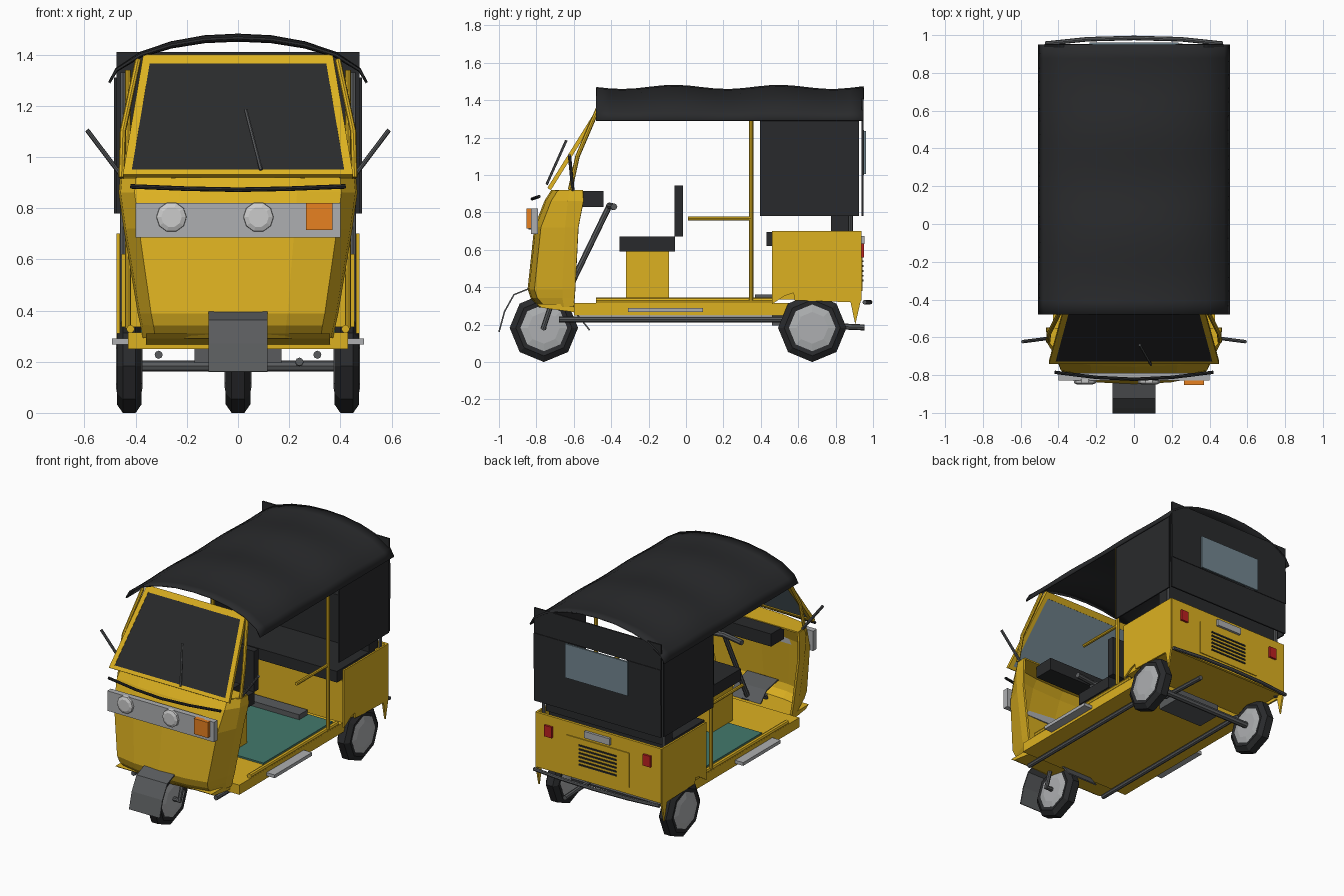
import bpy, bmesh, math
from mathutils import Vector

if "Cube" in bpy.data.objects:
    bpy.data.objects.remove(bpy.data.objects["Cube"])


def mat(name, *c):
    m = bpy.data.materials.new(name)
    m.diffuse_color = (*c, 1)
    m.use_nodes = True
    m.node_tree.nodes["Principled BSDF"].inputs["Base Color"].default_value = m.diffuse_color
    return m


YELLOW = mat("yellow_paint", .72, .44, .015)
BLACK = mat("black_vinyl", .022, .023, .025)
DARK = mat("dark_steel", .1, .105, .11)
SILVER = mat("silver", .42, .43, .44)
GLASS = mat("glass", .17, .24, .28)
GREEN = mat("floor_mat", .055, .19, .15)
ORANGE = mat("amber", .8, .22, .015)
RED = mat("red_lens", .5, .015, .015)
LENS = mat("lamp_lens", .62, .64, .62)


def make(name, verts, faces, m, thick=0):
    me = bpy.data.meshes.new(name)
    me.from_pydata([tuple(v) for v in verts], [], faces)
    bm = bmesh.new()
    bm.from_mesh(me)
    bmesh.ops.recalc_face_normals(bm, faces=bm.faces)
    bm.to_mesh(me)
    bm.free()
    ob = bpy.data.objects.new(name, me)
    bpy.context.collection.objects.link(ob)
    me.materials.append(m)
    if thick:
        s = ob.modifiers.new("thickness", 'SOLIDIFY')
        s.thickness, s.offset = thick, 0
    return ob


def loft(name, rings, m, thick=0, closed=False, caps=False):
    n = len(rings[0])
    faces = [(i * n + j, i * n + (j + 1) % n, (i + 1) * n + (j + 1) % n, (i + 1) * n + j)
             for i in range(len(rings) - 1) for j in range(n if closed else n - 1)]
    if caps:
        faces += [tuple(range(n)), tuple(range((len(rings) - 1) * n, len(rings) * n))]
    return make(name, [v for r in rings for v in r], faces, m, thick)


def box(name, x0, x1, y0, y1, z0, z1, m):
    rings = [[(x0, y0, z), (x1, y0, z), (x1, y1, z), (x0, y1, z)] for z in (z0, z1)]
    return loft(name, rings, m, closed=True, caps=True)


def side_profile(name, yz, x0, x1, m):
    return loft(name, [[(x, y, z) for y, z in yz] for x in (x0, x1)], m, closed=True, caps=True)


def tube(name, pts, r, m, n=8):
    pts = [Vector(p) for p in pts]
    rings = []
    for i, p in enumerate(pts):
        d = (pts[min(i + 1, len(pts) - 1)] - pts[max(i - 1, 0)]).normalized()
        u = d.orthogonal().normalized()
        if abs(d.x) > .5:
            u = (Vector((0, 0, 1)) - d * d.z).normalized()
        w = d.cross(u)
        rings.append([p + r * (u * math.cos(k * math.tau / n) + w * math.sin(k * math.tau / n)) for k in range(n)])
    return loft(name, rings, m, closed=True, caps=True)


def lathe_x(name, profile, cx, cy, cz, m, n=8, caps=False):
    rings = [[(cx + x, cy + r * math.sin(k * math.tau / n), cz + r * -math.cos(k * math.tau / n))
              for k in range(n)] for x, r in profile]
    return loft(name, rings, m, closed=True, caps=caps)


def wheel(name, x, y):
    tyre = [(-.042, .115), (-.048, .15), (-.025, .183), (.025, .183), (.048, .15), (.042, .115)]
    lathe_x(name + "_tyre", tyre, x, y, .183, BLACK)
    lathe_x(name + "_hub", [(-.052, .085), (-.044, .125), (.044, .125), (.052, .085)], x, y, .183, SILVER, 8, True)


# wheels, axle, fork and front mudguard
wheel("front_wheel", 0, -.76)
wheel("rear_wheel_left", -.425, .675)
wheel("rear_wheel_right", .425, .675)
tube("rear_axle", [(-.42, .675, .183), (.42, .675, .183)], .022, DARK)
tube("front_axle", [(-.1, -.76, .183), (.1, -.76, .183)], .015, DARK)
guard = [(-1, .16), (-.97, .27), (-.92, .36), (-.82, .4), (-.7, .375), (-.57, .24), (-.515, .17)]
loft("front_mudguard", [[(x, y, z) for x in (-.115, .115)] for y, z in guard], DARK, .008)

# chassis, engine and exhaust
box("floor_pan", -.43, .43, -.6, .57, .25, .315, YELLOW)
side_profile("front_floor", [(-.8, .31), (-.77, .29), (-.55, .26), (-.55, .31)], -.36, .36, YELLOW)
box("floor_mat", -.38, .38, -.27, .47, .315, .326, GREEN)
box("engine_cover", -.2, .2, .37, .46, .326, .36, DARK)
box("engine", -.17, .17, .46, .64, .195, .27, DARK)
tube("exhaust_pipe", [(.24, .6, .2), (.24, .955, .185)], .016, DARK)

# windscreen: four frame bars around a two-sided pane
def ws(x, z, off=0):
    return Vector((x, -.735 + (z - .92) * .625 - off, z + off * .6))


frame = [ws(-.45, .925), ws(.45, .925), ws(.37, 1.395), ws(-.37, 1.395)]
inner = [ws(-.415, .945), ws(.415, .945), ws(.345, 1.36), ws(-.345, 1.36)]
loft("windscreen_frame", [frame + frame[:1], inner + inner[:1]], YELLOW, .022)
for nm, off, m in (("windscreen_outer", .008, BLACK), ("windscreen_inner", -.004, GLASS)):
    make(nm, [ws(-.42, .93, off), ws(.42, .93, off), ws(.35, 1.375, off), ws(-.35, 1.375, off)], [(0, 1, 2, 3)], m)
tube("wiper", [(.09, -.745, .95), (.03, -.64, 1.185)], .007, DARK, 6)

# front shell lofted from U-shaped sections: z, half width, front y, shoulder y, back y
shell = []
for z, w, f, s, b in [(.295, .365, -.78, -.65, -.6), (.345, .375, -.825, -.66, -.595), (.39, .385, -.84, -.66, -.592),
                      (.72, .44, -.805, -.645, -.575), (.86, .46, -.75, -.63, -.548), (.915, .455, -.715, -.62, -.55)]:
    half = [(w, b, z), (w - .008, s, z), (w * .87, f + .035, z), (w * .5, f + .008, z)]
    shell.append([(-x, y, zz) for x, y, zz in half] + [(0, f, z)] + half[::-1])
loft("front_shell", shell, YELLOW, .014)
top = shell[-1]
make("front_shell_top", top, [tuple(range(len(top)))], YELLOW, .01)
tube("front_trim", [(-.42, -.785, .885), (-.2, -.812, .876), (0, -.822, .872), (.2, -.812, .876), (.42, -.785, .885)],
     .009, BLACK)
box("lamp_panel", -.4, .4, -.828, -.79, .685, .82, SILVER)
for x, nm in ((-.26, "left"), (.08, "right")):
    ring = [[(x + r * math.cos(a * math.tau / 10), y, .765 + r * math.sin(a * math.tau / 10)) for a in range(10)]
            for y, r in ((-.82, .06), (-.842, .058), (-.85, .04))]
    loft("headlamp_" + nm, ring, LENS, closed=True, caps=True)
box("front_indicator", .265, .37, -.852, -.82, .715, .82, ORANGE)

# driver area
box("dashboard", -.33, .33, -.58, -.44, .83, .915, BLACK)
tube("handlebar", [(-.15, -.385, .83), (0, -.41, .835), (.15, -.385, .83)], .018, DARK)
tube("steering_column", [(0, -.41, .835), (0, -.66, .32)], .016, DARK)
box("driver_seat_base", -.13, .13, -.32, -.09, .326, .59, YELLOW)
box("driver_seat", -.165, .165, -.355, -.06, .59, .67, BLACK)
box("driver_backrest", -.165, .165, -.062, -.015, .67, .945, BLACK)

# passenger bench
box("bench_base", -.455, .455, .47, .92, .335, .62, YELLOW)
box("bench_cushion", -.44, .44, .43, .84, .62, .695, BLACK)
box("bench_backrest", -.44, .44, .775, .87, .69, 1.02, BLACK)

# paired parts on both sides
rear_side = [(.46, .7), (.935, .7), (.935, .33), (.905, .2), (.88, .32), (.58, .33), (.575, .37), (.53, .355), (.46, .31)]
for s, nm in ((-1, "left"), (1, "right")):
    tube("fork_" + nm, [(s * .095, -.765, .175), (s * .095, -.71, .34)], .014, DARK)
    tube("chassis_rail_" + nm, [(s * .31, -.68, .227), (s * .31, .66, .227)], .016, DARK)
    tube("sill_" + nm, [(s * .42, -.48, .328), (s * .42, .46, .328)], .016, YELLOW)
    box("step_" + nm, *sorted((s * .43, s * .492)), -.31, .09, .268, .29, SILVER)
    tube("mid_post_" + nm, [(s * .43, .348, .33), (s * .43, .348, 1.34)], .012, YELLOW)
    tube("grab_rail_" + nm, [(s * .43, .01, .768), (s * .43, .348, .768)], .011, YELLOW)
    tube("rear_post_" + nm, [(s * .45, .88, .33), (s * .45, .88, 1.33)], .012, DARK)
    tube("screen_pillar_" + nm, [(s * .455, -.62, .92), (s * .45, -.58, 1.1), (s * .39, -.46, 1.38)], .012, YELLOW)
    tube("mirror_arm_" + nm, [(s * .45, -.605, .92), (s * .59, -.623, 1.105)], .009, DARK)
    side_profile("rear_side_panel_" + nm, rear_side, s * .462, s * .474, YELLOW)
    box("side_curtain_" + nm, *sorted((s * .475, s * .484)), .395, .925, .78, 1.31, BLACK)
    box("tail_lamp_" + nm, s * .37 - .028, s * .37 + .028, .93, .952, .56, .635, RED)

# rear body panel with grille, plate and bumper
box("rear_panel", -.47, .47, .92, .938, .33, .7, YELLOW)
box("engine_hatch", -.235, .235, .938, .944, .38, .61, YELLOW)
for i in range(6):
    box(f"grille_slat_{i}", -.14, .14, .942, .95, .43 + i * .026, .44 + i * .026, BLACK)
box("number_plate", -.095, .095, .936, .955, .63, .675, SILVER)
tube("rear_bumper", [(-.47, .955, .32), (-.25, .978, .32), (0, .985, .32), (.25, .978, .32), (.47, .955, .32)], .012, DARK)

# rear curtain with window
box("rear_curtain_top", -.475, .475, .938, .948, 1.24, 1.41, BLACK)
box("rear_curtain_bottom", -.475, .475, .938, .948, .78, 1.0, BLACK)
for s, nm in ((-1, "left"), (1, "right")):
    box("rear_curtain_" + nm, *sorted((s * .22, s * .475)), .938, .952, 1.0, 1.24, BLACK)
box("rear_window", -.235, .235, .95, .962, 1.005, 1.235, GLASS)

# canopy: arched sheet sagging between its hoops
arch = [(.503, 1.29), (.475, 1.34), (.38, 1.4), (.26, 1.438), (.13, 1.46)]
section = [(-x, z) for x, z in arch] + [(0, 1.466)] + arch[::-1]
canopy = loft("canopy", [[(x, -.48 + i * .0715, z + (z - 1.29) / .176 * .011 * math.sin(i * .0715 * 11.2 - 1.9 - 1.2))
                          for x, z in section] for i in range(21)], BLACK, .01)
bpy.context.view_layer.objects.active = canopy
canopy.select_set(True)
bpy.ops.object.shade_smooth_by_angle()
